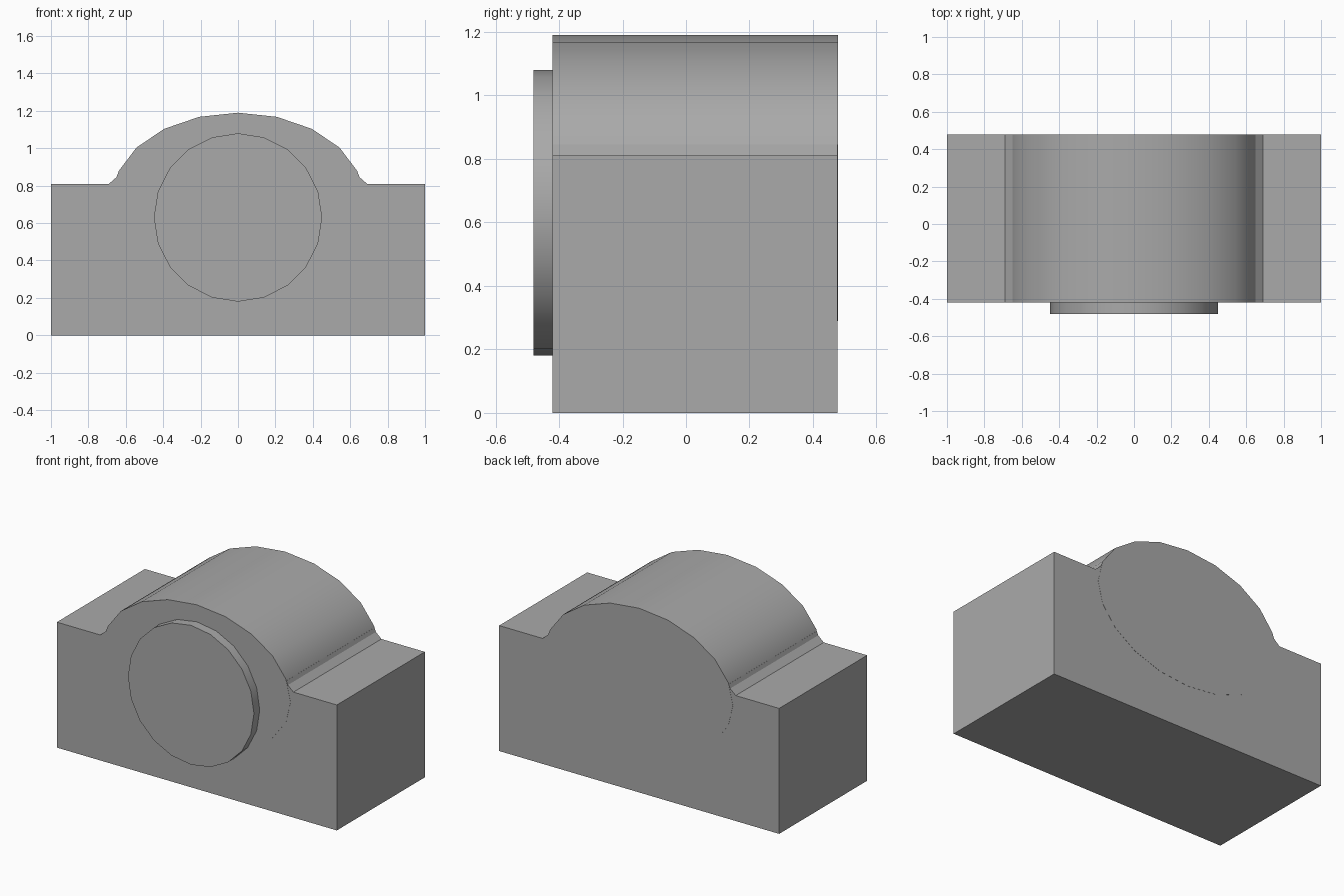
import bpy
import math

cube = bpy.data.objects.get("Cube")
if cube:
    bpy.data.objects.remove(cube, do_unlink=True)

grey = bpy.data.materials.new("plain grey")
grey.use_nodes = True
colour = (0.4, 0.4, 0.4, 1)
grey.diffuse_color = colour
grey.node_tree.nodes["Principled BSDF"].inputs["Base Color"].default_value = colour


def extrude_profile(name, points, y0, y1, smooth=False):
    """Sweep a counter-clockwise (x, z) outline from y0 to y1."""
    n = len(points)
    verts = [(x, y, z) for y in (y0, y1) for x, z in points]
    faces = [list(range(n)), list(range(2 * n - 1, n - 1, -1))]
    faces += [(i, i + n, (i + 1) % n + n, (i + 1) % n) for i in range(n)]
    mesh = bpy.data.meshes.new(name)
    mesh.from_pydata(verts, [], faces)
    mesh.materials.append(grey)
    obj = bpy.data.objects.new(name, mesh)
    bpy.context.collection.objects.link(obj)
    if smooth:
        bpy.ops.object.select_all(action="DESELECT")
        obj.select_set(True)
        bpy.context.view_layer.objects.active = obj
        bpy.ops.object.shade_smooth_by_angle(angle=math.radians(35))
    return obj


def ellipse(rx, rz, cz, sides=20):
    steps = [math.tau * i / sides for i in range(sides)]
    return [(rx * math.cos(a), cz + rz * math.sin(a)) for a in steps]


# Base block with small sloped shoulders beside the barrel
half = [(1, 0), (1, 0.81), (0.69, 0.81), (0.65, 0.845), (0.64, 0.87)]
outline = half + [(-x, z) for x, z in reversed(half)]
extrude_profile("base_block", outline, -0.42, 0.478)

# Flattened barrel running front to back through the block
extrude_profile("barrel", ellipse(0.67, 0.45, 0.74), -0.421, 0.479, smooth=True)

# Round plate on the front
extrude_profile("front_disc", ellipse(0.45, 0.45, 0.63), -0.48, -0.4, smooth=True)
